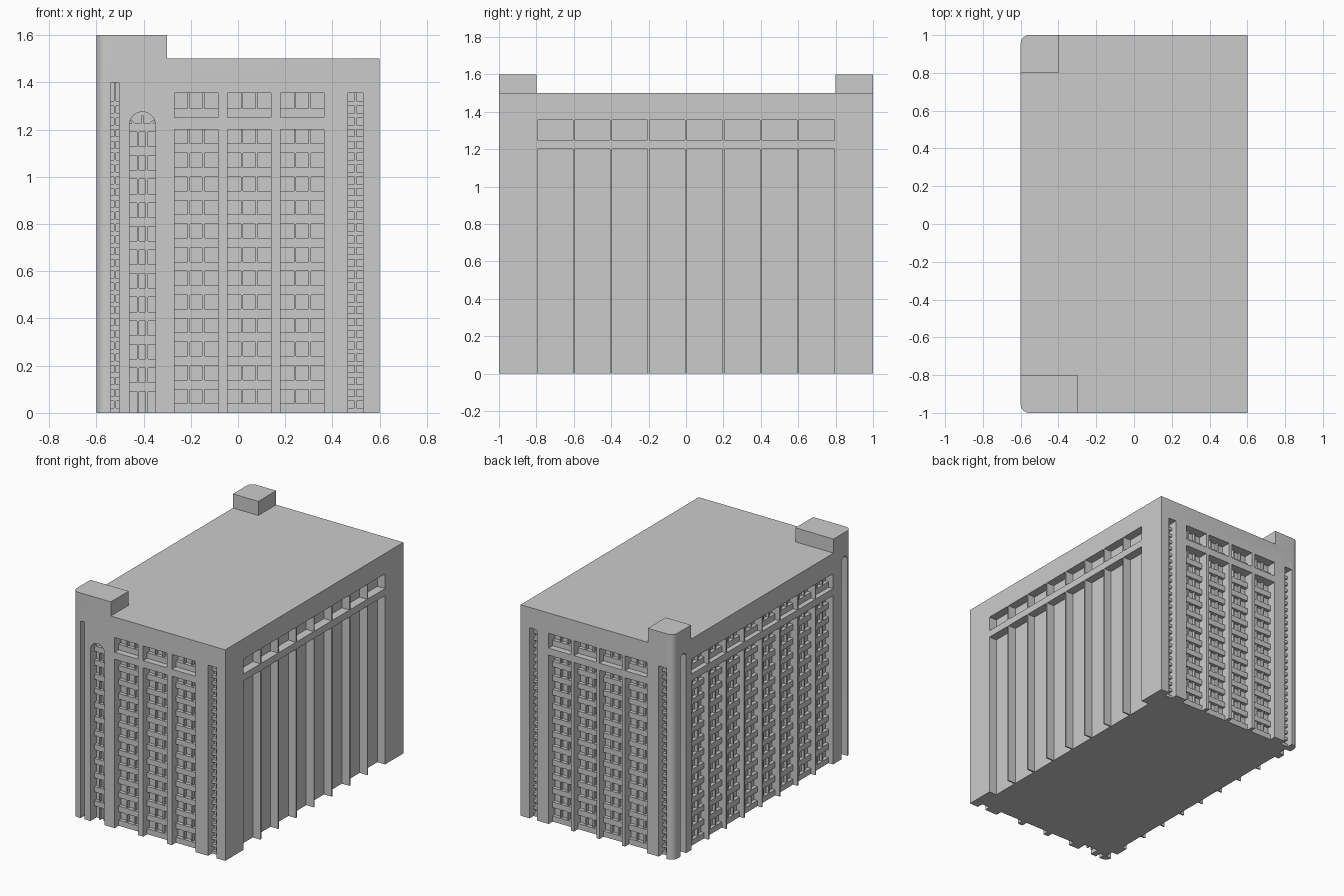
import bpy, bmesh, math
from mathutils import Matrix, Vector

if "Cube" in bpy.data.objects:
    bpy.data.objects.remove(bpy.data.objects["Cube"])

W, L, ROOF, TOP = 0.6, 1.0, 1.5, 1.6
DEPTH = {'front': 0.07, 'back': 0.07, 'left': 0.06, 'right': 0.06}


def place(side, u, d):
    """Facade coordinates (along wall, depth into wall) to x, y."""
    return {'front': (u, -L + d), 'back': (u, L - d),
            'left': (-W + d, u), 'right': (W - d, u)}[side]


def prism(bm, low, offset):
    """Extrude a closed loop of points by an offset."""
    a = [bm.verts.new(p) for p in low]
    b = [bm.verts.new(Vector(p) + Vector(offset)) for p in low]
    n = len(a)
    faces = [bm.faces.new(a), bm.faces.new(b)]
    faces += [bm.faces.new((a[i], a[(i + 1) % n], b[(i + 1) % n], b[i])) for i in range(n)]
    bmesh.ops.recalc_face_normals(bm, faces=faces)


def wall_prism(bm, side, outline, d0, d1):
    """Extrude a (u, z) outline between two depths of a facade."""
    low = [(*place(side, u, d0), z) for u, z in outline]
    x0, y0 = place(side, 0, d0)
    x1, y1 = place(side, 0, d1)
    prism(bm, low, (x1 - x0, y1 - y0, 0))


def rect(u0, u1, z0, z1):
    return [(u0, z0), (u1, z0), (u1, z1), (u0, z1)]


def arch(u0, u1, z0, top):
    r, c = (u1 - u0) / 2, (u0 + u1) / 2
    arc = [(c + r * math.cos(math.pi * i / 12), top - r + r * math.sin(math.pi * i / 12))
           for i in range(13)]
    return [(u0, z0), (u1, z0)] + arc


def make(name, bm):
    me = bpy.data.meshes.new(name)
    bm.to_mesh(me)
    bm.free()
    ob = bpy.data.objects.new(name, me)
    bpy.context.collection.objects.link(ob)
    return ob


def plan(x0, x1, y0, y1, round_front, round_back, r=0.045):
    """Floor plan with optional rounded corners on the left side."""
    pts = [(x1, y0), (x1, y1)]
    steps = [math.pi / 2 * i / 6 for i in range(7)]
    pts += [(x0 + r - r * math.sin(t), y1 - r + r * math.cos(t)) for t in steps] if round_back else [(x0, y1)]
    pts += [(x0 + r - r * math.cos(t), y0 + r - r * math.sin(t)) for t in steps] if round_front else [(x0, y0)]
    return pts


# bay layout for each facade
bays = {'front': [(-0.27 + 0.225 * i, -0.085 + 0.225 * i) for i in range(3)],
        'back': [(-0.395 + 0.2 * i, -0.22 + 0.2 * i) for i in range(4)],
        'left': [(-0.795 + 0.2 * i, -0.605 + 0.2 * i) for i in range(8)]}
bays['right'] = bays['left']
strips = [('front', -0.537, -0.505, 1.40), ('front', 0.465, 0.53, 1.355),
          ('back', 0.47, 0.53, 1.355), ('back', -0.545, -0.485, 1.355)]
ENTRY = (-0.46, -0.35, 1.275)

# recess cutter
bm = bmesh.new()
for side, spans in bays.items():
    for u0, u1 in spans:
        wall_prism(bm, side, rect(u0, u1, -0.1, 1.2), -0.05, DEPTH[side])
        wall_prism(bm, side, rect(u0, u1, 1.25, 1.355), -0.05, DEPTH[side])
for side, u0, u1, top in strips:
    wall_prism(bm, side, rect(u0, u1, -0.1, top), -0.05, DEPTH[side])
wall_prism(bm, 'front', arch(ENTRY[0], ENTRY[1], -0.1, ENTRY[2]), -0.05, DEPTH['front'])
for u0, u1 in ((-0.955, -0.89), (0.855, 0.92)):
    wall_prism(bm, 'left', arch(u0, u1, -0.1, 1.43), -0.05, 0.045)
cutter = make('recess_cutter', bm)
cutter.hide_render = True

# main block with recessed bays
bm = bmesh.new()
prism(bm, [(x, y, 0) for x, y in plan(-W, W, -L, L, True, True)], (0, 0, ROOF))
body = make('main_block', bm)
mod = body.modifiers.new('recesses', 'BOOLEAN')
mod.operation, mod.solver, mod.object = 'DIFFERENCE', 'EXACT', cutter
bpy.context.view_layer.objects.active = body
bpy.ops.object.modifier_apply(modifier=mod.name)
bpy.data.objects.remove(cutter)

# corner turrets
for name, args in (('front_turret', (-W, -0.3, -L, -0.8, True, False)),
                   ('back_turret', (-W, -0.4, 0.8, L, False, True))):
    bm = bmesh.new()
    prism(bm, [(x, y, ROOF) for x, y in plan(*args)], (0, 0, TOP - ROOF))
    make(name, bm)


def grid(bm, side, u0, u1, z0, z1, columns, bars, bar_h, proud=0.025):
    """Horizontal bars and vertical mullions in front of a recess wall."""
    d = DEPTH[side]
    for z in bars:
        wall_prism(bm, side, rect(u0, u1, z, z + bar_h), d - proud, d + 0.005)
    for i in range(1, columns):
        u = u0 + (u1 - u0) * i / columns
        wall_prism(bm, side, rect(u - 0.005, u + 0.005, z0, z1), d - proud + 0.004, d + 0.005)


# window grids
for side in ('front', 'back', 'left'):
    bm = bmesh.new()
    for u0, u1 in bays[side]:
        grid(bm, side, u0, u1, 0, 1.2, 3, [0.1 * k for k in range(12)], 0.04)
        grid(bm, side, u0, u1, 1.25, 1.355, 3, [1.25], 0.04)
    for s, u0, u1, top in strips:
        if s == side:
            grid(bm, side, u0, u1, 0, top, 2, [0.05 * k for k in range(int(top / 0.05))], 0.02)
    make(side + '_window_grid', bm)

# arched window with fanlight
bm = bmesh.new()
u0, u1, top = ENTRY
mid, base = (u0 + u1) / 2, 1.19
grid(bm, 'front', u0, u1, 0, base, 3, [0.09 + 0.1 * k for k in range(12)], 0.038)
d = DEPTH['front']
hub = [(mid + 0.02 * math.cos(math.pi * i / 8), base + 0.02 * math.sin(math.pi * i / 8)) for i in range(9)]
wall_prism(bm, 'front', hub, d - 0.025, d + 0.005)
for ang in (45, 90, 135):
    a = math.radians(ang)
    dx, dz, h = math.cos(a), math.sin(a), 0.004
    wall_prism(bm, 'front', [(mid + r * dx - s * h * dz, base + r * dz + s * h * dx)
                             for r, s in ((0.015, -1), (0.07, -1), (0.07, 1), (0.015, 1))],
               d - 0.02, d + 0.005)
make('arched_window_grid', bm)

# smooth the rounded corners only
bpy.ops.object.select_all(action='DESELECT')
for ob in bpy.context.scene.objects:
    if ob.name in ('main_block', 'front_turret', 'back_turret'):
        ob.select_set(True)
bpy.ops.object.shade_smooth_by_angle(angle=math.radians(30))
